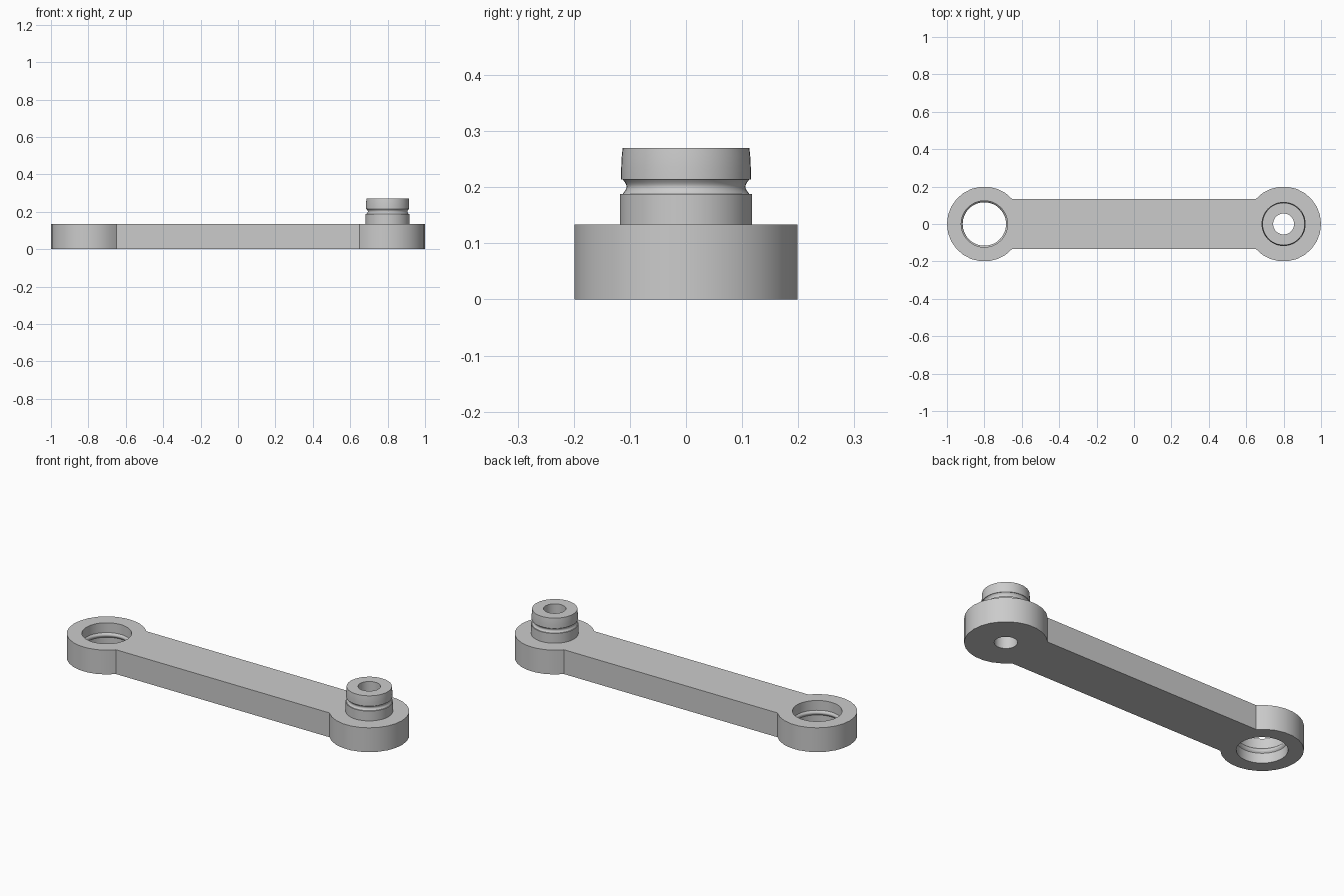
import bpy
import bmesh
from math import sin, cos, pi, asin, radians

if "Cube" in bpy.data.objects:
    bpy.data.objects.remove(bpy.data.objects["Cube"], do_unlink=True)

HEIGHT = 0.134      # thickness of the link
END_X = 0.8         # distance of each round end from the middle
END_R = 0.2         # radius of the round ends
BAR_HALF = 0.133    # half width of the bar
BORE_R = 0.056      # hole through the pin

grey = bpy.data.materials.new("light_grey")
grey.use_nodes = True
colour = (0.6, 0.6, 0.6, 1)
grey.diffuse_color = colour
grey.node_tree.nodes["Principled BSDF"].inputs["Base Color"].default_value = colour


def make_object(name, bm):
    bmesh.ops.remove_doubles(bm, verts=bm.verts, dist=1e-5)
    mesh = bpy.data.meshes.new(name)
    bm.to_mesh(mesh)
    bm.free()
    mesh.materials.append(grey)
    obj = bpy.data.objects.new(name, mesh)
    bpy.context.collection.objects.link(obj)
    return obj


def lathe(name, profile, x, steps=48):
    """Turn a profile of (radius, height) points about an upright axis at x."""
    bm = bmesh.new()
    verts = [bm.verts.new((x + r, 0, z)) for r, z in profile]
    edges = [bm.edges.new(pair) for pair in zip(verts, verts[1:])]
    bmesh.ops.spin(bm, geom=verts + edges, cent=(x, 0, 0), axis=(0, 0, 1),
                   angle=2 * pi, steps=steps, use_merge=True)
    bmesh.ops.recalc_face_normals(bm, faces=bm.faces)
    return make_object(name, bm)


def bulge(radius, depth, z0, z1, n=8):
    """Rounded band between two heights; negative depth goes inward."""
    return [(radius + depth * sin(pi * i / n), z0 + (z1 - z0) * i / n)
            for i in range(n + 1)]


def shade(obj):
    bpy.ops.object.select_all(action='DESELECT')
    obj.select_set(True)
    bpy.context.view_layer.objects.active = obj
    bpy.ops.object.shade_smooth_by_angle(angle=radians(30))


# Link body: a bar with two round ends, extruded from one outline
bm = bmesh.new()
start = pi - asin(BAR_HALF / END_R)
arc_steps = 20
outline = []
for side in (1, -1):
    for i in range(arc_steps + 1):
        a = -start + 2 * start * i / arc_steps
        outline.append(bm.verts.new((side * (END_X + END_R * cos(a)),
                                     side * END_R * sin(a), 0)))
base = bm.faces.new(outline)
top = bmesh.ops.extrude_face_region(bm, geom=[base])
bmesh.ops.translate(bm, vec=(0, 0, HEIGHT),
                    verts=[g for g in top["geom"] if isinstance(g, bmesh.types.BMVert)])
bmesh.ops.recalc_face_normals(bm, faces=bm.faces)
body = make_object("link_body", bm)

# Socket with a raised inner bead, and the pin bore
socket_cut = lathe("socket_cutter",
                   [(0, -0.1), (0.124, -0.1)] + bulge(0.124, -0.008, 0.054, 0.08)
                   + [(0.124, 0.3), (0, 0.3)], -END_X)
bore_cut = lathe("bore_cutter", [(0, -0.1), (BORE_R, -0.1), (BORE_R, 0.4), (0, 0.4)], END_X)
bpy.context.view_layer.objects.active = body
for cutter in (socket_cut, bore_cut):
    cutter.hide_render = True
    mod = body.modifiers.new("cut", 'BOOLEAN')
    mod.operation = 'DIFFERENCE'
    mod.solver = 'EXACT'
    mod.object = cutter
    bpy.ops.object.modifier_apply(modifier=mod.name)
    bpy.data.objects.remove(cutter, do_unlink=True)

# Snap pin: collar, concave groove, tapered head and hollow centre
pin = lathe("snap_pin",
            [(0.118, HEIGHT), (0.118, 0.188)] + bulge(0.113, -0.007, 0.188, 0.214)
            + [(0.1155, 0.214), (0.1155, 0.235), (0.1145, 0.255), (0.113, 0.27),
               (BORE_R, 0.27), (BORE_R, HEIGHT)], END_X)

for part in (body, pin):
    shade(part)
